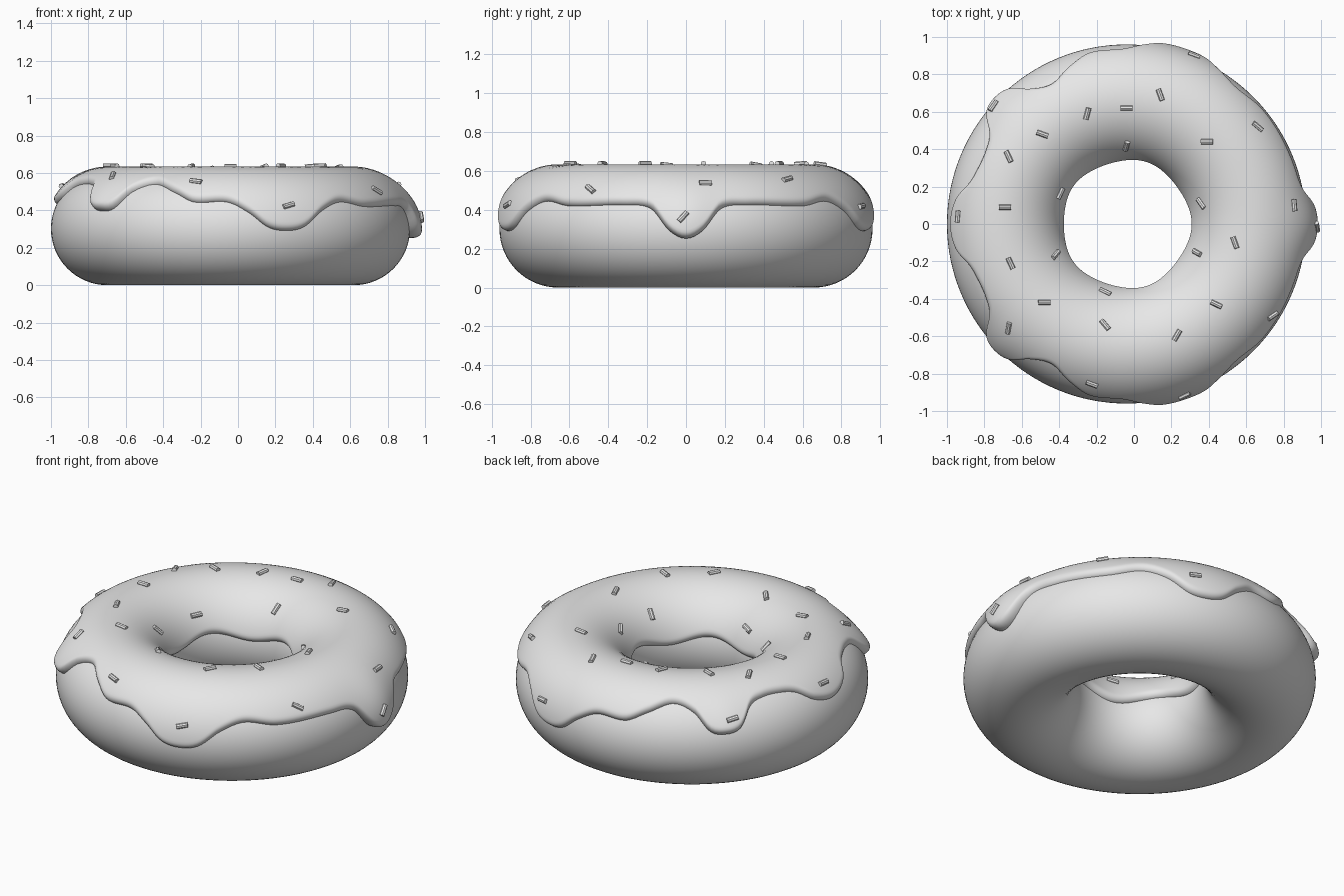
import bpy
import bmesh
import math
from mathutils import Vector, Matrix

if "Cube" in bpy.data.objects:
    bpy.data.objects.remove(bpy.data.objects["Cube"], do_unlink=True)

CENTRE = Vector((-0.04, 0, 0.302))
RING = 0.658      # ring radius
TUBE = 0.302      # dough tube radius

# Height of the icing's outer rim by angle from +x, mirrored front to back
RIM = [(0, .25), (5, .29), (11, .41), (20, .43), (40, .425), (51, .45), (59, .4),
       (66, .31), (72, .29), (78, .31), (84, .39), (91, .45), (102, .45), (109, .5),
       (118, .55), (126, .51), (131, .42), (135, .4), (141, .42), (146, .52),
       (152, .55), (160, .55), (166, .53), (172, .47), (180, .44)]

# Sprinkles: x, y and turn in plan
SPRINKLES = [(.32, .9, -20), (.14, .69, -70), (-.04, .62, 0), (-.25, .59, 75),
             (-.49, .48, -20), (-.67, .36, -65), (-.75, .63, 55), (-.04, .42, 75),
             (.39, .44, 0), (.66, .52, -40), (.36, .11, -55), (.855, .1, -85),
             (-.395, .165, 65), (-.69, .09, 0), (-.94, .04, 85), (-.66, -.21, -65),
             (-.42, -.165, 50), (-.48, -.42, 0), (-.67, -.555, 80), (-.155, -.365, -25),
             (-.155, -.54, -50), (.34, -.155, -30), (.54, -.1, -70), (.44, -.43, -25),
             (.23, -.595, 60), (.74, -.49, 35), (-.225, -.855, -20), (.27, -.915, 25),
             (.985, -.015, 100)]

grey = bpy.data.materials.new("plain_grey")
grey.use_nodes = True
grey.diffuse_color = (0.8, 0.8, 0.8, 1)
grey.node_tree.nodes["Principled BSDF"].inputs["Base Color"].default_value = grey.diffuse_color


def add_object(name, bm, smooth):
    bmesh.ops.recalc_face_normals(bm, faces=bm.faces)
    for face in bm.faces:
        face.smooth = smooth
    mesh = bpy.data.meshes.new(name)
    bm.to_mesh(mesh)
    bm.free()
    mesh.materials.append(grey)
    obj = bpy.data.objects.new(name, mesh)
    bpy.context.collection.objects.link(obj)
    return obj


def normal(theta, phi):
    return Vector((math.cos(phi) * math.cos(theta),
                   math.cos(phi) * math.sin(theta), math.sin(phi)))


def on_ring(theta, phi, lift):
    """Point above the dough: theta runs round the ring, phi round the tube."""
    spine = Vector((math.cos(theta), math.sin(theta), 0)) * RING
    return CENTRE + spine + normal(theta, phi) * (TUBE + lift)


def slope(i):
    if i == 0 or i == len(RIM) - 1:
        return 0
    (a0, z0), (a1, z1) = RIM[i - 1], RIM[i + 1]
    return (z1 - z0) / (a1 - a0)


def rim_height(theta):
    """Smooth curve through the rim points."""
    angle = mirrored_degrees(theta)
    i = max(k for k in range(len(RIM) - 1) if RIM[k][0] <= angle)
    (a0, z0), (a1, z1) = RIM[i], RIM[i + 1]
    span = a1 - a0
    t = (angle - a0) / span
    ease = t * t * (3 - 2 * t)
    return (z0 + (z1 - z0) * ease + slope(i) * span * t * (1 - t) ** 2
            - slope(i + 1) * span * t * t * (1 - t))


def mirrored_degrees(theta):
    return math.degrees(abs(math.atan2(math.sin(theta), math.cos(theta))))


def thickness(theta, phi):
    """Icing depth, fuller at the heaviest drips."""
    angle = mirrored_degrees(theta)
    bulge = .033 * math.exp(-(angle / 9) ** 2) + .025 * math.exp(-((angle - 137) / 7) ** 2)
    return .03 + bulge * max(0, math.cos(phi)) ** 4


def tube_angle(height):
    return math.asin((height - CENTRE.z) / (TUBE + .015))


def loft(bm, rows, close_rows):
    """Skin a closed loop of vertex rows with quads."""
    count = len(rows[0])
    for i, row in enumerate(rows):
        following = rows[(i + 1) % len(rows)]
        for j in range(count if close_rows else count - 1):
            k = (j + 1) % count
            bm.faces.new((row[j], following[j], following[k], row[k]))


# Dough ring
bm = bmesh.new()
rows = [[bm.verts.new(on_ring(math.tau * i / 128, math.tau * j / 64, 0))
         for j in range(64)] for i in range(128)]
loft(bm, rows, True)
add_object("dough_ring", bm, True)

# Icing shell with a rounded, dripping rim outside and a gently waved one inside
bm = bmesh.new()
STEPS = 48
ROUNDING = 0.12
rows = []
for i in range(288):
    theta = math.tau * i / 288
    outer = tube_angle(rim_height(theta))
    inner = math.pi - tube_angle(.365 + .022 * math.cos(5 * theta))
    row = []
    for j in range(STEPS + 1):
        phi = outer + (inner - outer) * (1 - math.cos(math.pi * j / STEPS)) / 2
        edge = min(1, min(phi - outer, inner - phi) / ROUNDING)
        round_off = math.sqrt(max(0, 1 - (1 - edge) ** 2))
        lift = -.008 + (thickness(theta, phi) + .008) * round_off
        row.append(bm.verts.new(on_ring(theta, phi, lift)))
    rows.append(row)
loft(bm, rows, False)
add_object("icing", bm, True)

# Sprinkles lying on the icing
bm = bmesh.new()
for x, y, turn in SPRINKLES:
    theta = math.atan2(y - CENTRE.y, x - CENTRE.x)
    out = math.hypot(x - CENTRE.x, y - CENTRE.y) - RING
    phi = math.pi / 2
    for _ in range(4):
        ratio = out / (TUBE + thickness(theta, phi))
        phi = math.acos(max(-.985, min(.985, ratio)))
    up = normal(theta, phi)
    along = Vector((math.cos(math.radians(turn)), math.sin(math.radians(turn)), 0))
    along.z = -along.dot(up) / up.z
    along.normalize()
    side = up.cross(along)
    frame = Matrix((side, up, along)).transposed().to_4x4()
    place = Matrix.Translation(on_ring(theta, phi, thickness(theta, phi) + .003)) @ frame
    bmesh.ops.create_cone(bm, cap_ends=True, segments=8, radius1=.014, radius2=.014,
                          depth=.064, matrix=place)
add_object("sprinkles", bm, False)
